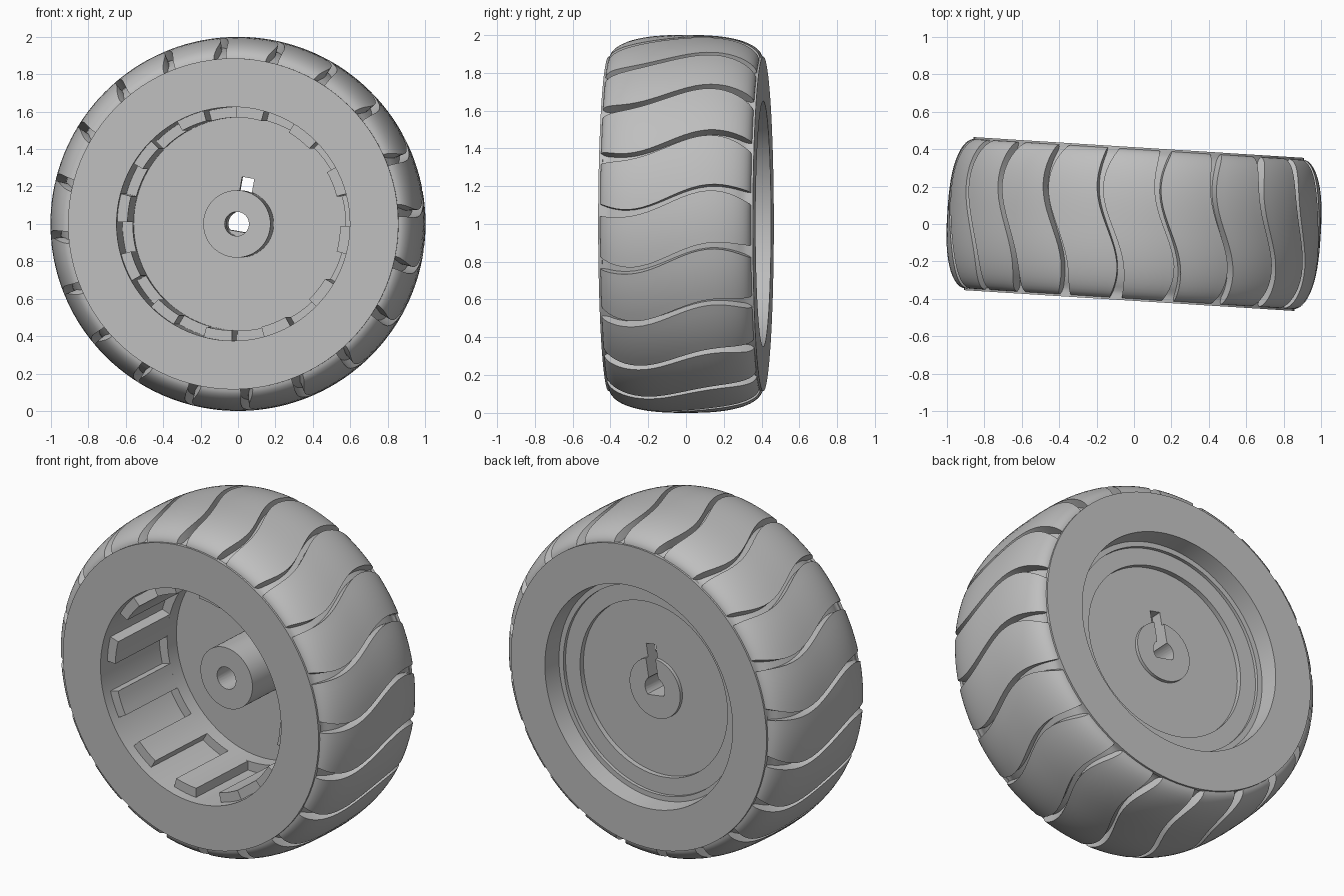
import bpy, bmesh, math
from mathutils import Matrix

if "Cube" in bpy.data.objects:
    bpy.data.objects.remove(bpy.data.objects["Cube"], do_unlink=True)

# The wheel axle runs along y, turned slightly about the vertical
PLACE = Matrix.Translation((0, 0, 1)) @ Matrix.Rotation(math.radians(-3.6), 4, 'Z')

grey = bpy.data.materials.new("plain grey")
grey.use_nodes = True
grey.diffuse_color = (0.52, 0.52, 0.52, 1)
grey.node_tree.nodes["Principled BSDF"].inputs["Base Color"].default_value = grey.diffuse_color


def polar(r, y, deg):
    a = math.radians(deg)
    return (r * math.cos(a), y, r * math.sin(a))


def loft(name, rings, wrap=True, cap=False):
    """Skin a list of equal-length rings of points into an object."""
    bm = bmesh.new()
    rows = [[bm.verts.new(p) for p in ring] for ring in rings]
    n = len(rows[0])
    pairs = list(zip(rows, rows[1:]))
    if wrap:
        pairs.append((rows[-1], rows[0]))
    for a, b in pairs:
        for i in range(n):
            j = (i + 1) % n
            bm.faces.new((a[i], a[j], b[j], b[i]))
    if cap:
        bm.faces.new(rows[0])
        bm.faces.new(rows[-1])
    bmesh.ops.remove_doubles(bm, verts=bm.verts, dist=1e-5)
    bmesh.ops.recalc_face_normals(bm, faces=bm.faces)
    me = bpy.data.meshes.new(name)
    bm.to_mesh(me)
    bm.free()
    me.materials.append(grey)
    ob = bpy.data.objects.new(name, me)
    ob.matrix_world = PLACE
    bpy.context.collection.objects.link(ob)
    return ob


def activate(ob):
    bpy.ops.object.select_all(action='DESELECT')
    ob.select_set(True)
    bpy.context.view_layer.objects.active = ob


def cut(ob, cutter):
    cutter.hide_render = True
    mod = ob.modifiers.new("cut", 'BOOLEAN')
    mod.operation = 'DIFFERENCE'
    mod.solver = 'EXACT'
    mod.object = cutter
    activate(ob)
    bpy.ops.object.modifier_apply(modifier=mod.name)
    bpy.data.objects.remove(cutter, do_unlink=True)


# Wheel body: one turned profile (radius, y) from the back boss round to the front hub
profile = [(0, .27), (.175, .27), (.175, .25), (.51, .25), (.51, .28), (.61, .28),
           (.61, .3), (.64, .3), (.65, .41), (.885, .41), (.885, .39), (.87, .39),
           (.87, -.39), (.885, -.39), (.885, -.41), (.625, -.41), (.625, .1),
           (.57, .1), (.57, .18), (.18, .18), (.18, -.1), (0, -.1)]
SEG = 96
body = loft("wheel_body", [[polar(r, y, 360 * k / SEG) for r, y in profile]
                           for k in range(SEG)])


# Axle bore: round at the front, flat-bottomed at the back
def bore(radius, flat, y0, y1):
    ring = [polar(radius, 0, 11.25 * k) for k in range(32)]
    tilt = Matrix.Rotation(math.radians(10), 3, 'Y')
    rings = []
    for y in (y0, y1):
        pts = [tilt @ Matrix.Diagonal((1, 1, 1)) @ Matrix.Identity(3).col[0] * x
               + tilt.col[2] * max(z, flat) + tilt.col[1] * y for x, _, z in ring]
        rings.append(pts)
    return loft("bore_cutter", rings, wrap=False, cap=True)


cut(body, bore(.065, -1, -.2, .06))
cut(body, bore(.068, -.04, .05, .4))

# Key slot above the bore
tilt = Matrix.Rotation(math.radians(10), 3, 'Y')
slot = [[tilt.col[0] * x + tilt.col[1] * y + tilt.col[2] * z
         for x, z in ((-.033, 0), (.033, 0), (.033, .25), (-.033, .25))] for y in (.1, .4)]
cut(body, loft("slot_cutter", slot, wrap=False, cap=True))

# Twelve drive teeth inside the front wall
teeth = []
for k in range(12):
    start = 30 * k - 15
    rings = [[polar(r, y, start + 14 * s / 4)
              for r, y in ((.57, -.35), (.635, -.35), (.635, .11), (.57, .11))]
             for s in range(5)]
    teeth.append(loft("drive_tooth_%d" % (k + 1), rings, wrap=False, cap=True))

# Tread: rounded tyre surface with twenty wavy grooves
GROOVES, STEPS, HALF = 20, 28, .4
pitch = 360 / GROOVES
rings = []
for k in range(STEPS + 1):
    u = math.sin(math.pi / 2 * (2 * k / STEPS - 1))
    y = HALF * u
    top = .88 + .12 * math.sqrt(max(0, 1 - abs(u) ** 2.6))
    floor = max(.88, top - .055)
    half = .9 + 1.2 * u ** 4
    wave = 7.3 + 4 * math.sin(2 * math.pi * (y + .03) / .96)
    ring = []
    for g in range(GROOVES):
        mid = wave + g * pitch
        ring += [polar(floor, y, mid - half), polar(floor, y, mid + half)]
        for s in range(7):
            ring.append(polar(top, y, mid + half + (pitch - 2 * half) * s / 6))
    rings.append(ring)
tread = loft("tyre_tread", rings, wrap=False)

# Smooth round surfaces, crisp edges
for ob in [body, tread] + teeth:
    activate(ob)
    bpy.ops.object.shade_smooth_by_angle(angle=math.radians(30))
bpy.ops.object.select_all(action='DESELECT')
